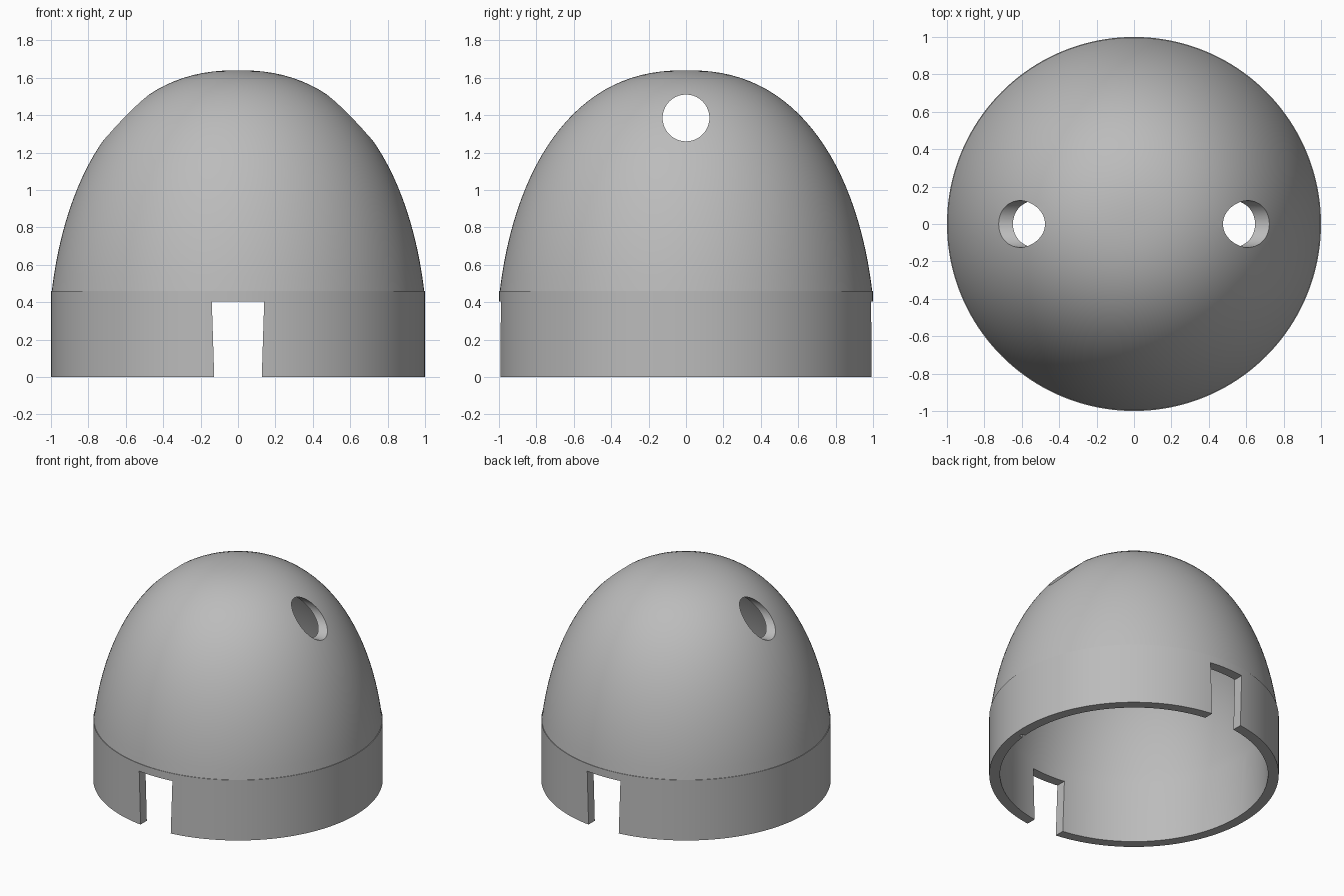
import bpy
import bmesh
from math import asin, sin, cos, pi, radians
from mathutils import Matrix, Vector

if "Cube" in bpy.data.objects:
    bpy.data.objects.remove(bpy.data.objects["Cube"])

BAND_TOP = 0.46
POWER = 2.3
SEGMENTS = 160
RINGS = 28

grey = bpy.data.materials.new("plain_grey")
grey.use_nodes = True
colour = (0.5, 0.5, 0.5, 1)
grey.diffuse_color = colour
grey.node_tree.nodes["Principled BSDF"].inputs["Base Color"].default_value = colour


def make_object(name, bm):
    bmesh.ops.recalc_face_normals(bm, faces=bm.faces)
    mesh = bpy.data.meshes.new(name)
    bm.to_mesh(mesh)
    bm.free()
    obj = bpy.data.objects.new(name, mesh)
    bpy.context.collection.objects.link(obj)
    mesh.materials.append(grey)
    return obj


def dome_curve(width, height):
    """Rounded profile from the top of the band up to the apex."""
    start = asin((BAND_TOP / height) ** (POWER / 2))
    points = []
    for i in range(RINGS):
        t = start + (pi / 2 - start) * i / RINGS
        points.append((width * cos(t) ** (2 / POWER), height * sin(t) ** (2 / POWER)))
    return points + [(0, height)]


def prism(name, outline, length, matrix):
    """Outline in local x, y extruded evenly along local z."""
    bm = bmesh.new()
    face = bm.faces.new([bm.verts.new((x, y, -length / 2)) for x, y in outline])
    extruded = bmesh.ops.extrude_face_region(bm, geom=[face])["geom"]
    verts = [v for v in extruded if isinstance(v, bmesh.types.BMVert)]
    bmesh.ops.translate(bm, verts=verts, vec=Vector((0, 0, length)))
    bm.transform(matrix)
    obj = make_object(name, bm)
    obj.hide_render = True
    return obj


# Hollow shell: one wall profile spun around the axis
outer = dome_curve(1.02, 1.64)
inner = dome_curve(0.95, 1.59)
rim = inner[0][0]
profile = inner[::-1] + [(rim, 0), (1, 0), (1, BAND_TOP)] + outer
bm = bmesh.new()
verts = [bm.verts.new((r, 0, z)) for r, z in profile]
edges = [bm.edges.new(pair) for pair in zip(verts, verts[1:])]
bmesh.ops.spin(bm, geom=verts + edges, cent=(0, 0, 0), axis=(0, 0, 1),
               angle=2 * pi, steps=SEGMENTS)
bmesh.ops.remove_doubles(bm, verts=bm.verts, dist=0.0003)
shell = make_object("dome_shell", bm)

# Round holes through both sides
circle = [(0.125 * cos(2 * pi * i / 64), 0.125 * sin(2 * pi * i / 64)) for i in range(64)]
along_x = Matrix.Translation((0, 0, 1.385)) @ Matrix.Rotation(pi / 2, 4, 'Y')
cutters = [prism("side_hole_cutter", circle, 3, along_x)]

# Slightly flared slots in the front and back of the band
slot = [(-0.124, -0.1), (0.124, -0.1), (0.14, 0.403), (-0.14, 0.403)]
cutters.append(prism("slot_cutter", slot, 3, Matrix.Rotation(pi / 2, 4, 'X')))

# Narrow grooves inside the band, one on each side
groove = [(0.89, -0.1), (0.95, -0.1), (0.95, -0.07), (0.89, -0.07)]
for turn in (0, pi):
    cutters.append(prism("groove_cutter", groove, 0.82, Matrix.Rotation(turn, 4, 'Z')))

bpy.context.view_layer.objects.active = shell
for cutter in cutters:
    cut = shell.modifiers.new("cut", 'BOOLEAN')
    cut.operation = 'DIFFERENCE'
    cut.solver = 'EXACT'
    cut.object = cutter
    bpy.ops.object.modifier_apply(modifier=cut.name)
    bpy.data.objects.remove(cutter)

bpy.ops.object.select_all(action='DESELECT')
shell.select_set(True)
bpy.ops.object.shade_smooth_by_angle(angle=radians(25))
